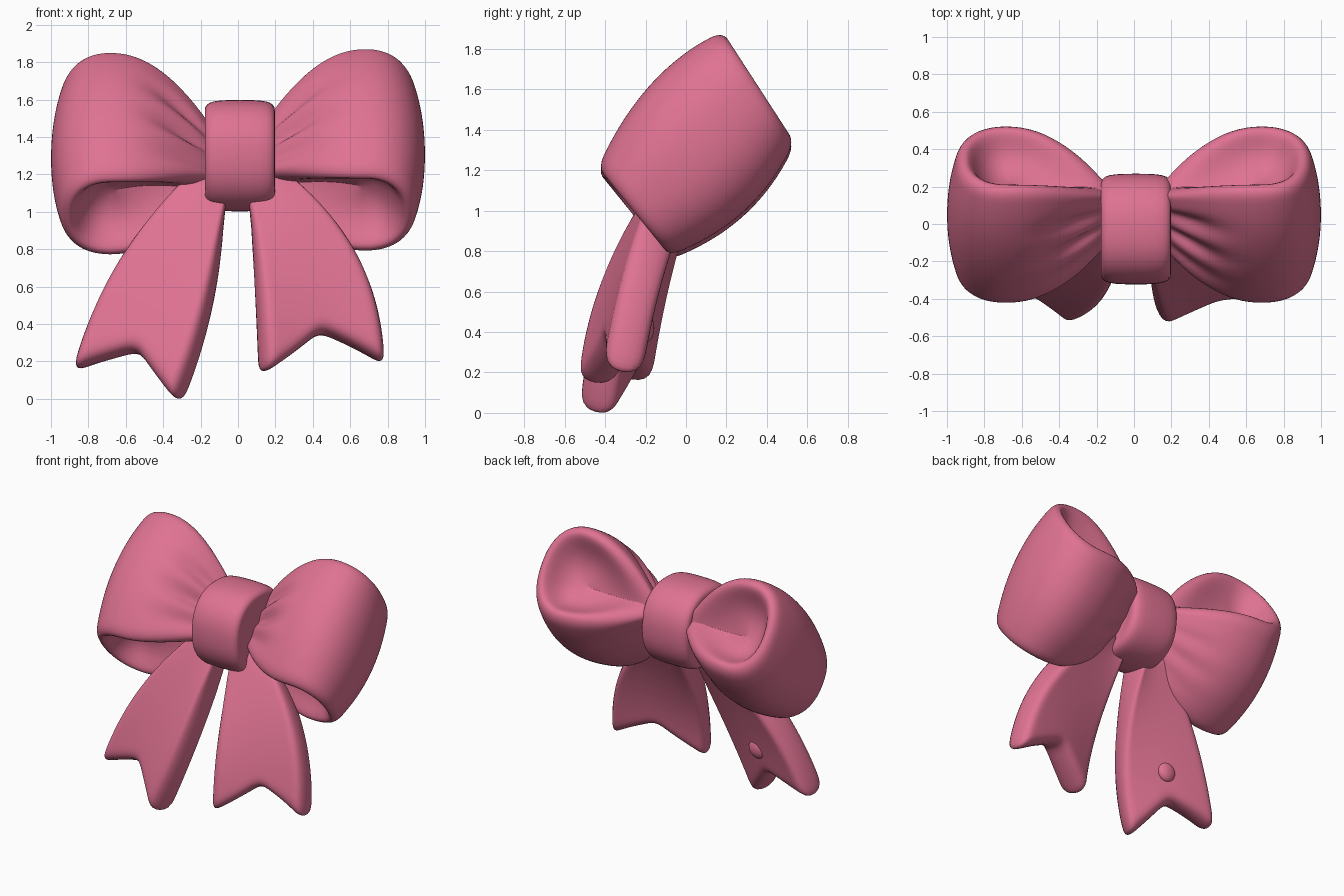
import bpy, bmesh, math
from mathutils import Vector

cube = bpy.data.objects.get("Cube")
if cube:
    bpy.data.objects.remove(cube, do_unlink=True)

pink = bpy.data.materials.new("rose_pink")
pink.use_nodes = True
colour = (0.74, 0.17, 0.29, 1)
pink.diffuse_color = colour
bsdf = pink.node_tree.nodes["Principled BSDF"]
bsdf.inputs["Base Color"].default_value = colour
bsdf.inputs["Roughness"].default_value = 0.6


def make_object(name, bm, levels=1, thickness=0):
    bmesh.ops.recalc_face_normals(bm, faces=bm.faces)
    for face in bm.faces:
        face.smooth = True
    mesh = bpy.data.meshes.new(name)
    bm.to_mesh(mesh)
    bm.free()
    mesh.materials.append(pink)
    obj = bpy.data.objects.new(name, mesh)
    bpy.context.collection.objects.link(obj)
    if thickness:
        solid = obj.modifiers.new("thickness", "SOLIDIFY")
        solid.thickness = thickness
        solid.offset = 0
    sub = obj.modifiers.new("smooth", "SUBSURF")
    sub.levels = sub.render_levels = levels
    return obj


def bridge(bm, rings):
    """Skin a list of closed point rings and cap both ends."""
    rows = [[bm.verts.new(p) for p in ring] for ring in rings]
    for a, b in zip(rows, rows[1:]):
        for i in range(len(a)):
            j = (i + 1) % len(a)
            bm.faces.new((a[i], a[j], b[j], b[i]))
    bm.faces.new(rows[0])
    bm.faces.new(rows[-1])


def power(v, p):
    return math.copysign(abs(v) ** p, v)


# Loops: teardrop outline swept across a tilted ribbon, with dished open ends
ACROSS = Vector((0, 0.3, 0.3))
OUTWARD = Vector((0, -0.18, 0.25))
FLARE = Vector((0, 0, 0.027))
MID_X = 0.67


def loop_point(angle, u, inset, side, lift):
    c, s = math.cos(angle), math.sin(angle)
    reach = 0.33 * (1 - 0.17 * u * u)
    offset = reach * power(c, 0.85) if c > 0 else 0.57 * c
    x = MID_X + offset * inset
    n = power(s, 0.88 if c > 0 else 1.85)
    n *= 1 + 0.27 * (1 - u * u)
    # pleats gathered at the knot, softer behind
    gather = math.exp(-((x - 0.27) / 0.16) ** 2) * (1 if s > 0 else 0.3)
    for centre, depth in ((-0.12, 0.28), (0.38, 0.22), (-0.6, 0.14)):
        n -= power(s, 1) * depth * gather * math.exp(-((u - centre) / 0.15) ** 2)
    d = min(offset, 0) * inset ** 0.4
    w = u * (1 - 0.43 * (d / 0.47) ** 2)
    n *= inset
    p = Vector((0, 0.05, 1.3 + lift)) + ACROSS * w + OUTWARD * n + FLARE * (w * n)
    p.x = x * side
    return p


def make_loop(name, side, lift):
    rim = [(0.58, 0.06), (0.6, 0.2), (0.67, 0.38), (0.79, 0.54),
           (0.92, 0.67), (1.01, 0.78), (1.04, 0.88), (1.0, 0.97)]
    steps = [(-u, k) for u, k in rim]
    steps += [(-0.92 + 1.84 * i / 22, 1) for i in range(23)]
    steps += rim[::-1]
    bm = bmesh.new()
    bridge(bm, [[loop_point(math.tau * i / 56, u, k, side, lift) for i in range(56)]
                for u, k in steps])
    make_object(name, bm)


make_loop("left_loop", 1, 0.005)
make_loop("right_loop", -1, -0.015)

# Knot: rounded band around the middle
bm = bmesh.new()
rings = []
for x, k in ((-0.17, 0.6), (-0.185, 0.75), (-0.19, 0.88), (-0.165, 0.96), (-0.12, 1), (0, 1.01),
             (0.12, 1), (0.165, 0.96), (0.19, 0.88), (0.185, 0.75), (0.17, 0.6)):
    ring = []
    for i in range(40):
        a = math.tau * i / 40
        ring.append((x + 0.01, -0.027 + 0.295 * k * power(math.cos(a), 0.85),
                     1.3 + 0.297 * k * power(math.sin(a), 0.85)))
    rings.append(ring)
bridge(bm, rings)
make_object("knot", bm)


# Tails: swallow-tailed ribbons between two curved edges
def curve(points, t):
    a, b, c = (Vector(p) for p in points)
    return a * (1 - t) ** 2 + b * (2 * t * (1 - t)) + c * t * t


def make_tail(name, inner, outer, notch):
    cols, rows = 8, 9
    bm = bmesh.new()
    grid = []
    for i in range(cols + 1):
        s = i / cols
        end = 1 - notch * (1 - abs(2 * s - 1))
        column = []
        for j in range(rows + 1):
            t = end * j / rows
            p = curve(inner, t).lerp(curve(outer, t), s)
            p.y += 0.06 * math.sin(math.pi * s) * (t - 0.35)
            column.append(bm.verts.new(p))
        grid.append(column)
    for a, b in zip(grid, grid[1:]):
        for j in range(rows):
            bm.faces.new((a[j], b[j], b[j + 1], a[j + 1]))
    make_object(name, bm, 2, 0.2)


make_tail("right_tail",
          [(-0.06, -0.04, 1.12), (-0.09, -0.43, 0.49), (-0.32, -0.46, -0.03)],
          [(-0.2, 0.0, 1.2), (-0.71, -0.16, 0.8), (-0.89, -0.27, 0.14)], 0.17)
make_tail("left_tail",
          [(0.05, -0.04, 1.12), (0.1, -0.43, 0.61), (0.12, -0.46, 0.12)],
          [(0.2, 0.0, 1.2), (0.775, -0.2, 0.84), (0.79, -0.32, 0.17)], 0.185)

# Small nub on the back of the right tail
bm = bmesh.new()
bmesh.ops.create_uvsphere(bm, u_segments=16, v_segments=10, radius=1)
for v in bm.verts:
    v.co = Vector((-0.45 + 0.075 * v.co.x, -0.2 + 0.045 * v.co.y, 0.42 + 0.075 * v.co.z))
make_object("back_nub", bm)
